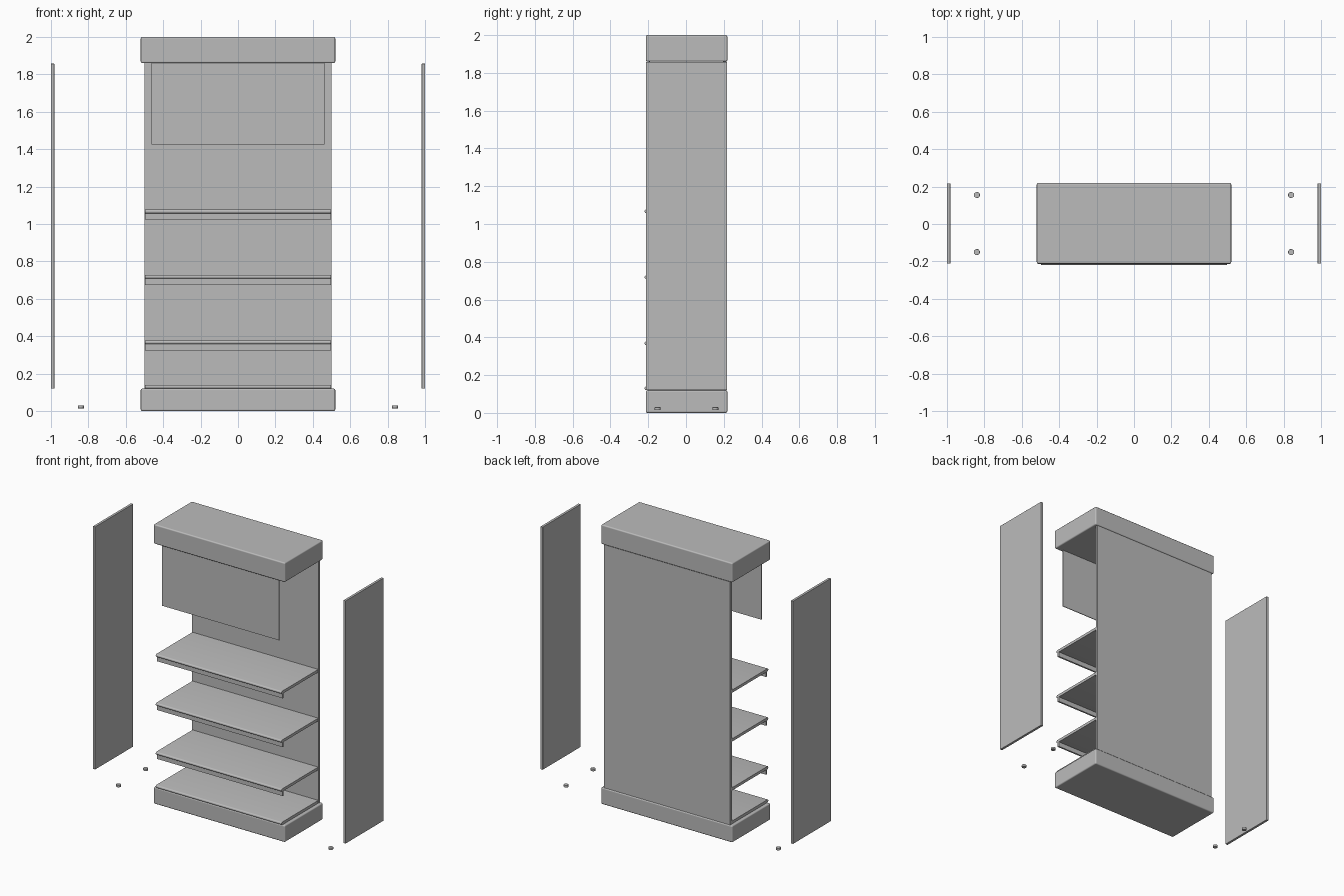
import bpy, bmesh, math

if "Cube" in bpy.data.objects:
    bpy.data.objects.remove(bpy.data.objects["Cube"])

grey = bpy.data.materials.new("light_grey")
grey.diffuse_color = (0.5, 0.5, 0.5, 1)
grey.use_nodes = True
grey.node_tree.nodes["Principled BSDF"].inputs["Base Color"].default_value = grey.diffuse_color


def finish(name, bm, bevel=0.0, segments=3):
    bmesh.ops.recalc_face_normals(bm, faces=bm.faces)
    me = bpy.data.meshes.new(name)
    bm.to_mesh(me)
    bm.free()
    me.materials.append(grey)
    ob = bpy.data.objects.new(name, me)
    bpy.context.collection.objects.link(ob)
    bpy.context.view_layer.objects.active = ob
    ob.select_set(True)
    bpy.ops.object.shade_smooth_by_angle(angle=math.radians(35))
    ob.select_set(False)
    if bevel:
        mod = ob.modifiers.new("bevel", "BEVEL")
        mod.width = bevel
        mod.segments = segments
        mod.harden_normals = True
    return ob


def box(name, x, y, z, bevel=0.0, segments=3):
    """Box from (min, max) pairs."""
    bm = bmesh.new()
    bmesh.ops.create_cube(bm, size=1)
    for v in bm.verts:
        v.co = [(a + b) / 2 + c * (b - a) for c, (a, b) in zip(v.co, (x, y, z))]
    return finish(name, bm, bevel, segments)


def extrude_x(name, profile, half):
    """Extrude a (y, z) outline along x."""
    bm = bmesh.new()
    face = bm.faces.new([bm.verts.new((-half, y, z)) for y, z in profile])
    new = bmesh.ops.extrude_face_region(bm, geom=[face])["geom"]
    for v in new:
        if isinstance(v, bmesh.types.BMVert):
            v.co.x = half
    return finish(name, bm)


# Plinth, header and back
box("base_plinth", (-0.52, 0.52), (-0.213, 0.219), (0.0, 0.12), 0.009)
box("top_header", (-0.52, 0.52), (-0.213, 0.219), (1.86, 2.0), 0.009)
box("back_panel", (-0.5, 0.5), (0.196, 0.214), (0.12, 1.86))

# Hanging sign panel under the header
box("sign_panel", (-0.463, 0.463), (-0.196, -0.191), (1.425, 1.86))

# Shelves with rounded front edge, upper ones with a rail underneath
FRONT, BACK, T, R = -0.219, 0.196, 0.02, 0.009
for i, z in enumerate((0.12, 0.358, 0.708, 1.057)):
    nose = []
    for cz, start in ((z + T - R, 90), (z + R, 180)):
        for k in range(5):
            a = math.radians(start + k * 22.5)
            nose.append((FRONT + R + R * math.cos(a), cz + R * math.sin(a)))
    extrude_x(f"shelf_{i}", [(BACK, z), (BACK, z + T)] + nose, 0.498)
    if i:
        box(f"shelf_rail_{i}", (-0.498, 0.498), (-0.206, -0.194), (z - 0.034, z))

# Detached side panels and feet
for side, s in (("left", -1), ("right", 1)):
    box(f"side_panel_{side}", sorted((s * 0.982, s * 1.0)), (-0.212, 0.217),
        (0.12, 1.857), 0.001, 1)
    for end, y in (("front", -0.15), ("back", 0.155)):
        bm = bmesh.new()
        bmesh.ops.create_cone(bm, cap_ends=True, segments=24,
                              radius1=0.016, radius2=0.016, depth=0.016)
        bmesh.ops.translate(bm, verts=bm.verts, vec=(s * 0.84, y, 0.022))
        finish(f"foot_{side}_{end}", bm, 0.002, 2)
